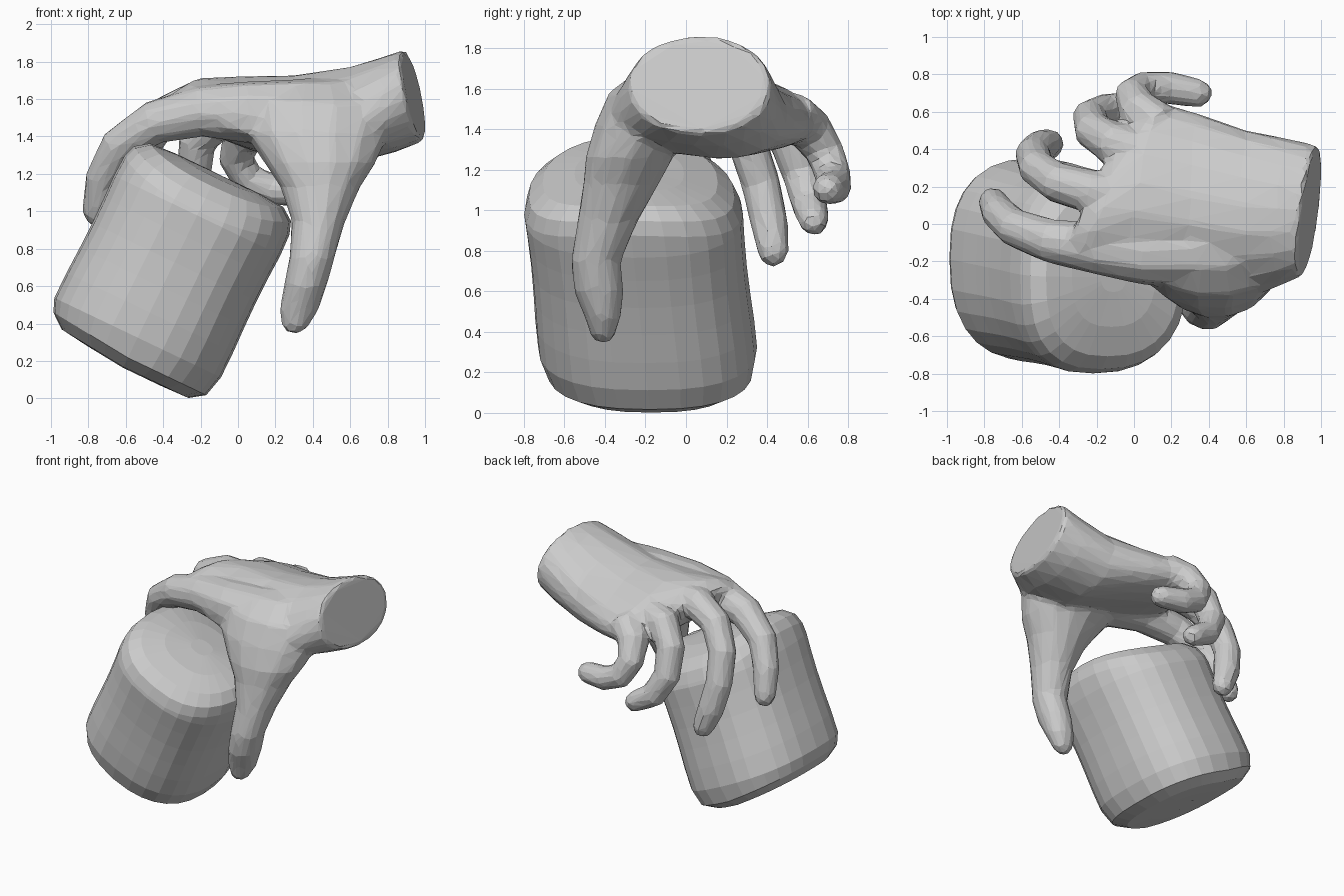
import bpy, bmesh, math
from mathutils import Vector


def ring(c, u, v, n, power=2.0, droop=0.0):
    """Closed (super)elliptical ring; droop bends its -u half downwards."""
    c, u, v = Vector(c), Vector(u), Vector(v)
    pts = []
    for i in range(n):
        a = 2 * math.pi * i / n
        s, t = math.cos(a), math.sin(a)
        e = 2 / power
        p = c + u * math.copysign(abs(s) ** e, s) + v * math.copysign(abs(t) ** e, t)
        if s < 0:
            p.z -= droop * s * s
        pts.append(p)
    return pts


def loft(bm, rings):
    """Skin a list of rings and cap both ends."""
    rows = [[bm.verts.new(p) for p in r] for r in rings]
    n = len(rows[0])
    for a, b in zip(rows, rows[1:]):
        for i in range(n):
            j = (i + 1) % n
            bm.faces.new((a[i], a[j], b[j], b[i]))
    bm.faces.new(rows[0][::-1])
    bm.faces.new(rows[-1])


def tube(bm, path, n=10):
    """Finger: rings square to a path of (x, y, z, radius), with a rounded tip."""
    p = [Vector(q[:3]) for q in path]
    r = [q[3] for q in path]
    d = (p[-1] - p[-2]).normalized()
    end, er = p[-1], r[-1]
    p += [end + d * er * 0.6, end + d * er * 0.95]
    r += [er * 0.8, er * 0.35]
    side, rings = None, []
    for i, c in enumerate(p):
        t = (p[min(i + 1, len(p) - 1)] - p[max(i - 1, 0)]).normalized()
        if side is None:
            side = t.orthogonal()
        side = (side - t * side.dot(t)).normalized()
        rings.append(ring(c, side * r[i], t.cross(side) * r[i], n))
    loft(bm, rings)


def finish(bm, name):
    bmesh.ops.recalc_face_normals(bm, faces=bm.faces)
    me = bpy.data.meshes.new(name)
    bm.to_mesh(me)
    bm.free()
    ob = bpy.data.objects.new(name, me)
    bpy.context.collection.objects.link(ob)
    return ob


# Tilted cup-like block with rounded edges
base, top = Vector((-0.58, -0.18, 0.235)), Vector((-0.12, -0.28, 1.18))
axis = (top - base).normalized()
across = Vector((0.90, 0, -0.43)) * 0.495
depth = Vector((0, 1, 0)) * 0.54
profile = [(-0.08, 0.15), (-0.08, 0.45), (-0.075, 0.78), (-0.02, 0.94), (0.1, 1.0), (0.25, 1.0),
           (0.4, 0.99), (0.55, 0.985), (0.7, 0.99), (0.83, 1.0), (0.95, 0.99), (1.02, 0.94),
           (1.07, 0.8), (1.08, 0.5), (1.08, 0.15)]
bm = bmesh.new()
rings = []
for t, s in profile:
    c = base + axis * t
    r = ring(c, across * s, depth * s, 28, 2.5)
    for p in r:
        fu = (p - c).dot(across) / across.length_squared
        fy = (p - c).y / depth.y
        if t > 0.9:      # crowned lid, lower towards front and back
            p -= axis * 0.10 * fy * fy
        elif t < 0.05:   # worn bottom corner
            p += axis * 0.05 * max(0, -fu)
    rings.append(r)
loft(bm, rings)
finish(bm, "gripped_cup")

# Hand: palm and wrist, drooping on the thumb side
bm = bmesh.new()
loft(bm, [ring(c, u, v, 20, 2.1, d) for c, u, v, d in [
    ((0.94, 0.07, 1.62), (0.045, 0.35, 0.0), (-0.05, 0, 0.245), 0),
    ((0.80, 0.06, 1.57), (0.03, 0.395, -0.04), (-0.04, 0.02, 0.25), 0.07),
    ((0.60, 0.05, 1.52), (0, 0.45, -0.09), (0, 0.05, 0.25), 0.18),
    ((0.30, 0.12, 1.52), (0.02, 0.48, -0.11), (0, 0.04, 0.20), 0.22),
    ((0.02, 0.18, 1.54), (0.08, 0.48, -0.13), (0, 0.04, 0.165), 0.19),
    ((-0.15, 0.16, 1.56), (0.14, 0.38, -0.13), (0, 0.03, 0.13), 0.12),
    ((-0.23, 0.15, 1.56), (0.14, 0.30, -0.09), (0, 0.03, 0.08), 0.07)]])

# Thumb with its broad web
loft(bm, [ring((x, y, z), (rx, 0, 0), (0, ry, 0), 14) for x, y, z, rx, ry in [
    (0.42, -0.08, 1.69, 0.32, 0.16), (0.43, -0.15, 1.58, 0.40, 0.235),
    (0.42, -0.20, 1.42, 0.39, 0.255),
    (0.44, -0.28, 1.26, 0.30, 0.22), (0.44, -0.32, 1.13, 0.215, 0.19),
    (0.43, -0.385, 0.95, 0.145, 0.152), (0.395, -0.445, 0.75, 0.122, 0.124),
    (0.36, -0.43, 0.60, 0.115, 0.125), (0.325, -0.41, 0.47, 0.105, 0.09),
    (0.305, -0.41, 0.38, 0.07, 0.06), (0.30, -0.41, 0.345, 0.03, 0.03)]])

# Four curled fingers
fingers = {
    "index": [(0.55, -0.12, 1.52, 0.20), (0.30, -0.15, 1.52, 0.19), (0.05, -0.16, 1.53, 0.168),
              (-0.20, -0.13, 1.535, 0.14), (-0.45, -0.09, 1.475, 0.12),
              (-0.64, -0.02, 1.345, 0.105), (-0.725, 0.06, 1.17, 0.095),
              (-0.755, 0.12, 1.0, 0.08)],
    "middle": [(0.0, 0.14, 1.58, 0.12), (-0.22, 0.17, 1.585, 0.12), (-0.41, 0.22, 1.50, 0.11),
               (-0.52, 0.30, 1.34, 0.102), (-0.54, 0.37, 1.13, 0.098), (-0.50, 0.41, 0.94, 0.096),
               (-0.45, 0.43, 0.80, 0.08)],
    "ring": [(0.05, 0.38, 1.52, 0.12), (-0.11, 0.43, 1.50, 0.12), (-0.22, 0.50, 1.37, 0.105),
             (-0.235, 0.57, 1.18, 0.098), (-0.15, 0.61, 1.03, 0.092), (-0.01, 0.63, 0.95, 0.078)],
    "little": [(0.14, 0.52, 1.46, 0.13), (0.02, 0.61, 1.40, 0.115), (-0.01, 0.69, 1.28, 0.098),
               (0.05, 0.725, 1.17, 0.092), (0.18, 0.73, 1.115, 0.09), (0.34, 0.70, 1.105, 0.08)],
}
for path in fingers.values():
    tube(bm, path)

# Fuse the hand into one skin and reduce it to coarse facets
hand = finish(bm, "gripping_hand")
m = hand.modifiers.new("fuse", 'REMESH')
m.mode = 'VOXEL'
m.voxel_size = 0.018
m.use_smooth_shade = False
m = hand.modifiers.new("soften", 'SMOOTH')
m.factor = 0.5
m.iterations = 10
m = hand.modifiers.new("facets", 'DECIMATE')
m.ratio = 0.045
